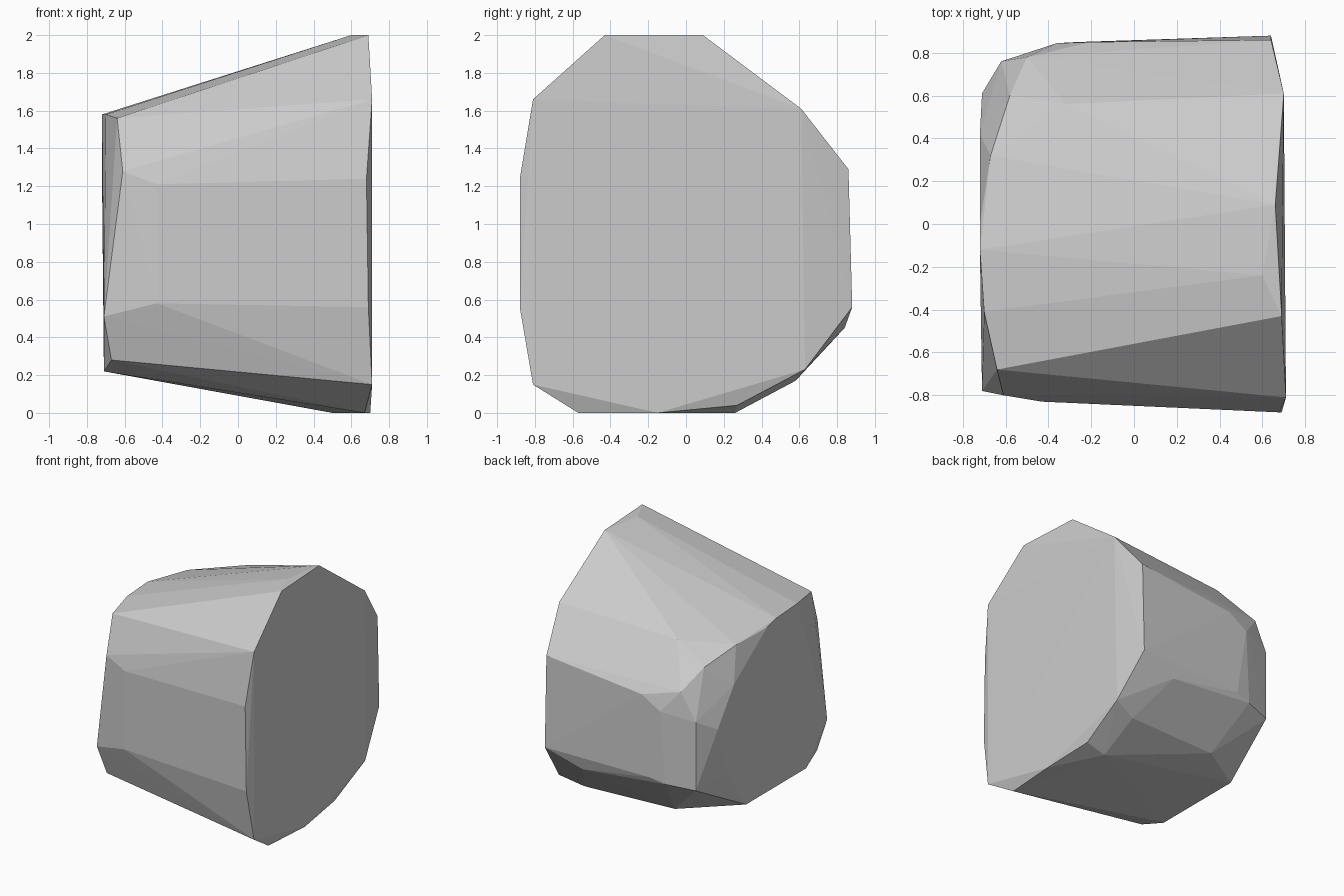
import bpy
import bmesh

default_cube = bpy.data.objects.get("Cube")
if default_cube is not None:
    bpy.data.objects.remove(default_cube, do_unlink=True)


def make_material(name, colour):
    """One flat colour for viewport and render."""
    material = bpy.data.materials.new(name)
    material.use_nodes = True
    material.diffuse_color = colour
    shader = material.node_tree.nodes["Principled BSDF"]
    shader.inputs["Base Color"].default_value = colour
    shader.inputs["Roughness"].default_value = 0.9
    return material


def make_hull(name, outlines, material):
    """Wrap a faceted convex stone around the given corner outlines."""
    mesh = bpy.data.meshes.new(name)
    bm = bmesh.new()
    for outline in outlines:
        for corner in outline:
            bm.verts.new(corner)
    hull = bmesh.ops.convex_hull(bm, input=bm.verts[:])
    leftovers = set(hull["geom_interior"]) | set(hull["geom_unused"])
    loose = [item for item in leftovers if isinstance(item, bmesh.types.BMVert)]
    bmesh.ops.delete(bm, geom=loose, context="VERTS")
    bmesh.ops.recalc_face_normals(bm, faces=bm.faces[:])
    bm.to_mesh(mesh)
    bm.free()
    mesh.materials.append(material)
    stone = bpy.data.objects.new(name, mesh)
    bpy.context.collection.objects.link(stone)
    return stone


# Tall broken end on the left side
tall_end = [
    (.69, -.43, 2), (.66, .09, 2), (.7, .61, 1.61), (.64, .86, 1.29),
    (.64, .88, .56), (.69, .63, .23), (.67, .27, .04), (.7, -.15, 0),
    (.67, -.57, 0), (.71, -.81, .15), (.69, -.88, .56), (.68, -.88, 1.24),
    (.71, -.81, 1.66),
]

# Short end on the right side
short_end = [
    (-.64, -.68, 1.56), (-.7, -.41, 1.58), (-.72, -.12, 1.58),
    (-.72, 0, 1.55), (-.72, .42, 1.25), (-.71, .61, .96), (-.71, .5, .55),
    (-.71, .25, .22), (-.71, -.51, .22), (-.67, -.71, .28),
    (-.71, -.78, .51), (-.61, -.8, 1.28),
]

# Worn corners around the back of the short end
back_corners = [
    (-.67, .32, 1.52), (-.58, .6, 1.42), (-.5, .78, 1.27),
    (-.62, .76, 1.05), (-.62, .76, .5), (-.4, .83, .52),
]

# Ridges along the front, back, top and underside
ridges = [
    (-.43, -.83, 1.21), (-.43, -.83, .58), (-.2, .85, 1.2), (-.27, .85, .55),
    (-.36, .845, 1.1), (-.32, .56, 1.56), (.6, -.24, 2), (-.28, .54, .18),
    (.5, .58, .17), (.5, .26, 0), (.33, .84, .45),
]

grey = make_material("stone_grey", (0.6, 0.6, 0.6, 1))
make_hull("rock", [tall_end, short_end, back_corners, ridges], grey)
